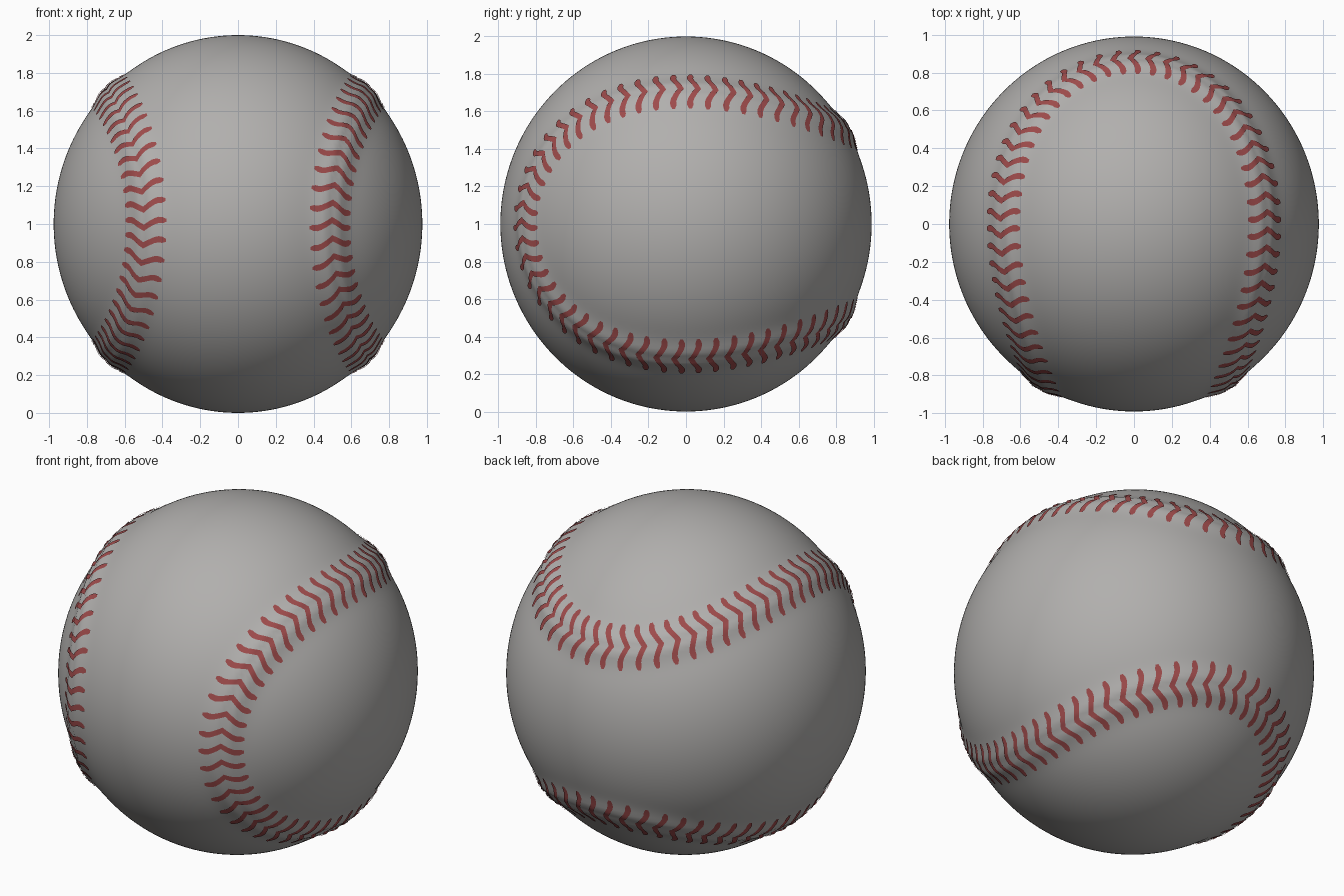
import bpy, bmesh, math
from mathutils import Vector, kdtree

if "Cube" in bpy.data.objects:
    bpy.data.objects.remove(bpy.data.objects["Cube"])

SCALE = Vector((0.976, 0.99, 1.0))   # ball is very slightly oblong
STITCHES = 108


def seam(t):
    """Closed seam curve on the unit sphere."""
    return Vector((0.75 * math.cos(t) - 0.25 * math.cos(3 * t),
                   -math.sqrt(0.75) * math.cos(2 * t),
                   0.75 * math.sin(t) + 0.25 * math.sin(3 * t)))


N = 3000
samples = [seam(2 * math.pi * i / N) for i in range(N)]
tree = kdtree.KDTree(N)
for i, p in enumerate(samples):
    tree.insert(p, i)
tree.balance()


def place(direction, lift=0.0):
    """Put a direction on the leather: raised welt with a shallow groove."""
    p = direction.normalized()
    d = tree.find(p)[2]
    h = 0.026 * math.exp(-(d / 0.08) ** 2) - 0.010 * math.exp(-(d / 0.022) ** 2)
    p = p * (1 + h + lift)
    return Vector((p.x * SCALE.x, p.y * SCALE.y, p.z * SCALE.z + 1))


def material(name, rgb):
    m = bpy.data.materials.new(name)
    m.diffuse_color = (*rgb, 1)
    m.use_nodes = True
    m.node_tree.nodes["Principled BSDF"].inputs["Base Color"].default_value = m.diffuse_color
    return m


def finish(bm, name, mat):
    for f in bm.faces:
        f.smooth = True
    me = bpy.data.meshes.new(name)
    bm.to_mesh(me)
    bm.free()
    me.materials.append(mat)
    ob = bpy.data.objects.new(name, me)
    bpy.context.collection.objects.link(ob)
    return ob


leather = material("grey leather", (0.44, 0.43, 0.42))
thread = material("red thread", (0.34, 0.07, 0.07))

# Ball with the raised seam
bm = bmesh.new()
bmesh.ops.create_uvsphere(bm, u_segments=256, v_segments=128, radius=1)
for v in bm.verts:
    v.co = place(v.co)
finish(bm, "ball", leather)

# Evenly spaced stitch positions along the seam
lengths = [0.0]
for i in range(N):
    lengths.append(lengths[-1] + (samples[(i + 1) % N] - samples[i]).length)
total = lengths[-1]

# Chevron stitches: thin curved strips lying on the leather
bm = bmesh.new()
half_width, rows = 0.128, 12
k = 0
for s in range(STITCHES):
    while lengths[k + 1] < total * s / STITCHES:
        k += 1
    p = samples[k]
    along = (samples[(k + 1) % N] - samples[k - 1]).normalized()
    across = along.cross(p).normalized()
    prev = None
    for r in range(rows + 1):
        u = -1 + 2 * r / rows
        a = abs(u)
        mid = 0.020 - 0.042 * min(a / 0.6, 1) + 0.006 * max(a - 0.6, 0)
        thick = 0.0165 if a < 0.95 else 0.008
        row = [bm.verts.new(place(p + across * u * half_width + along * (mid + e * thick), 0.005))
               for e in (-1, 1)]
        if prev:
            bm.faces.new((prev[0], row[0], row[1], prev[1]))
        prev = row
# make every strip face outward
bm.normal_update()
for f in bm.faces:
    if f.normal.dot(f.calc_center_median() - Vector((0, 0, 1))) < 0:
        f.normal_flip()
finish(bm, "stitches", thread)
